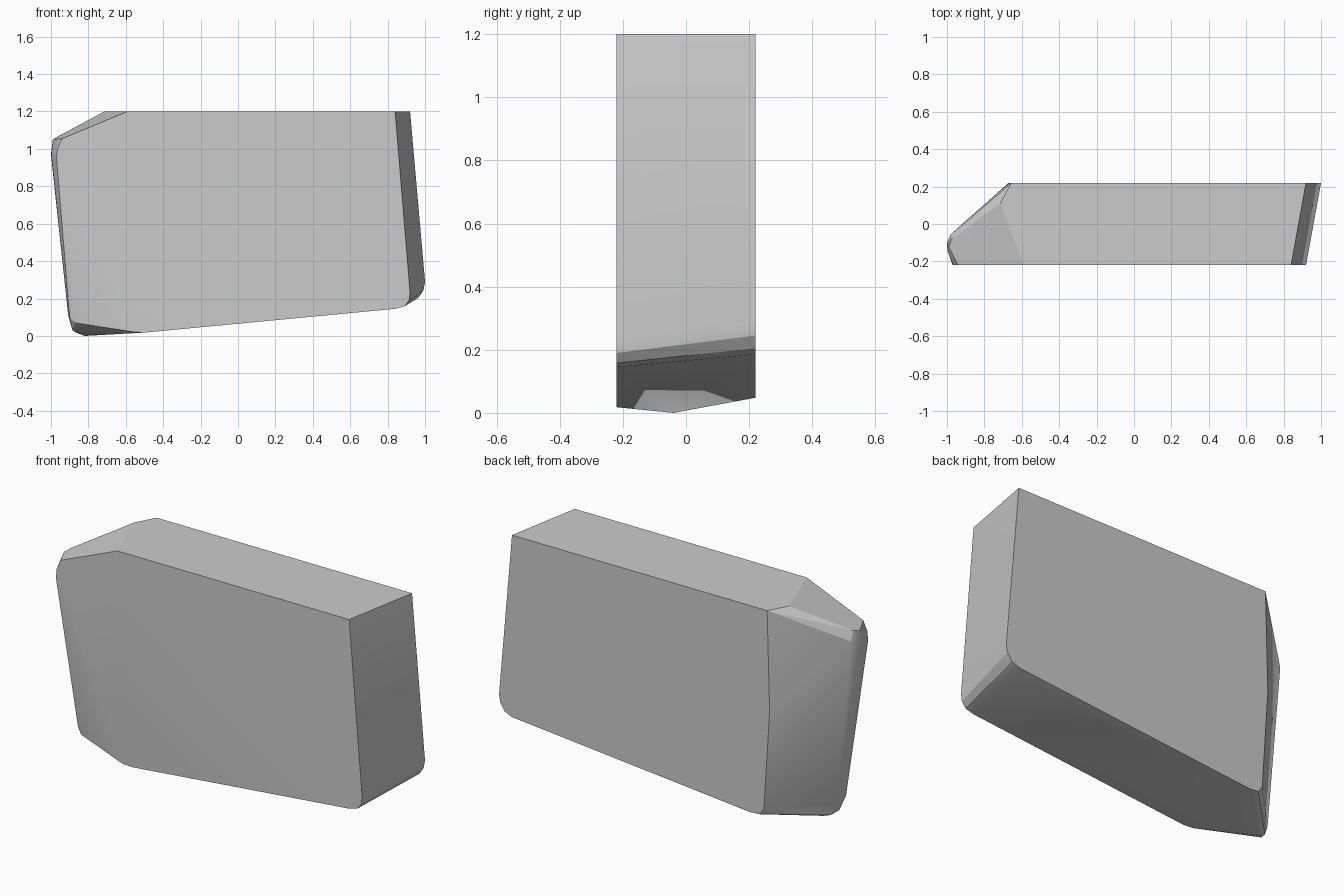
import bpy, bmesh, math

if "Cube" in bpy.data.objects:
    bpy.data.objects.remove(bpy.data.objects["Cube"])

D = 0.22  # half depth

# Front and back outlines (x, z)
front = [(-0.59, 1.2), (0.84, 1.2), (0.92, 0.23), (0.915, 0.19), (0.89, 0.158), (0.84, 0.145),
         (-0.5, 0.018), (-0.56, 0.022), (-0.97, 0.95), (-0.965, 1.0), (-0.94, 1.055)]
back = [(-0.655, 1.2), (0.92, 1.2), (1.0, 0.29), (0.992, 0.245), (0.965, 0.205), (0.92, 0.185),
        (-0.55, 0.048), (-0.61, 0.052), (-0.635, 0.09), (-0.67, 0.64)]

# Rounded left nose between the two outlines (x, y, z)
nose = [(-0.715, 0.11, 1.2),
        (-0.975, -0.08, 1.06), (-0.99, -0.12, 1.05),
        (-0.98, -0.055, 1.01), (-1.0, -0.1, 0.97), (-0.998, -0.14, 0.97),
        (-0.87, -0.14, 0.07), (-0.9, -0.125, 0.10), (-0.908, -0.09, 0.11), (-0.895, -0.05, 0.08),
        (-0.885, -0.085, 0.03), (-0.865, -0.035, 0.018), (-0.82, -0.04, 0.0)]

points = [(x, -D, z) for x, z in front] + [(x, D, z) for x, z in back] + nose

# Wrap the outlines and nose in one faceted solid
bm = bmesh.new()
for p in points:
    bm.verts.new(p)
hull = bmesh.ops.convex_hull(bm, input=bm.verts)
loose = [v for v in bm.verts if not v.link_faces]
bmesh.ops.delete(bm, geom=loose, context='VERTS')
bmesh.ops.dissolve_limit(bm, angle_limit=math.radians(0.5), verts=bm.verts, edges=bm.edges)
bmesh.ops.recalc_face_normals(bm, faces=bm.faces)

mesh = bpy.data.meshes.new("slanted_block")
bm.to_mesh(mesh)
bm.free()
block = bpy.data.objects.new("slanted_block", mesh)
bpy.context.collection.objects.link(block)
bpy.context.view_layer.objects.active = block
block.select_set(True)
bpy.ops.object.shade_smooth_by_angle(angle=math.radians(20))
